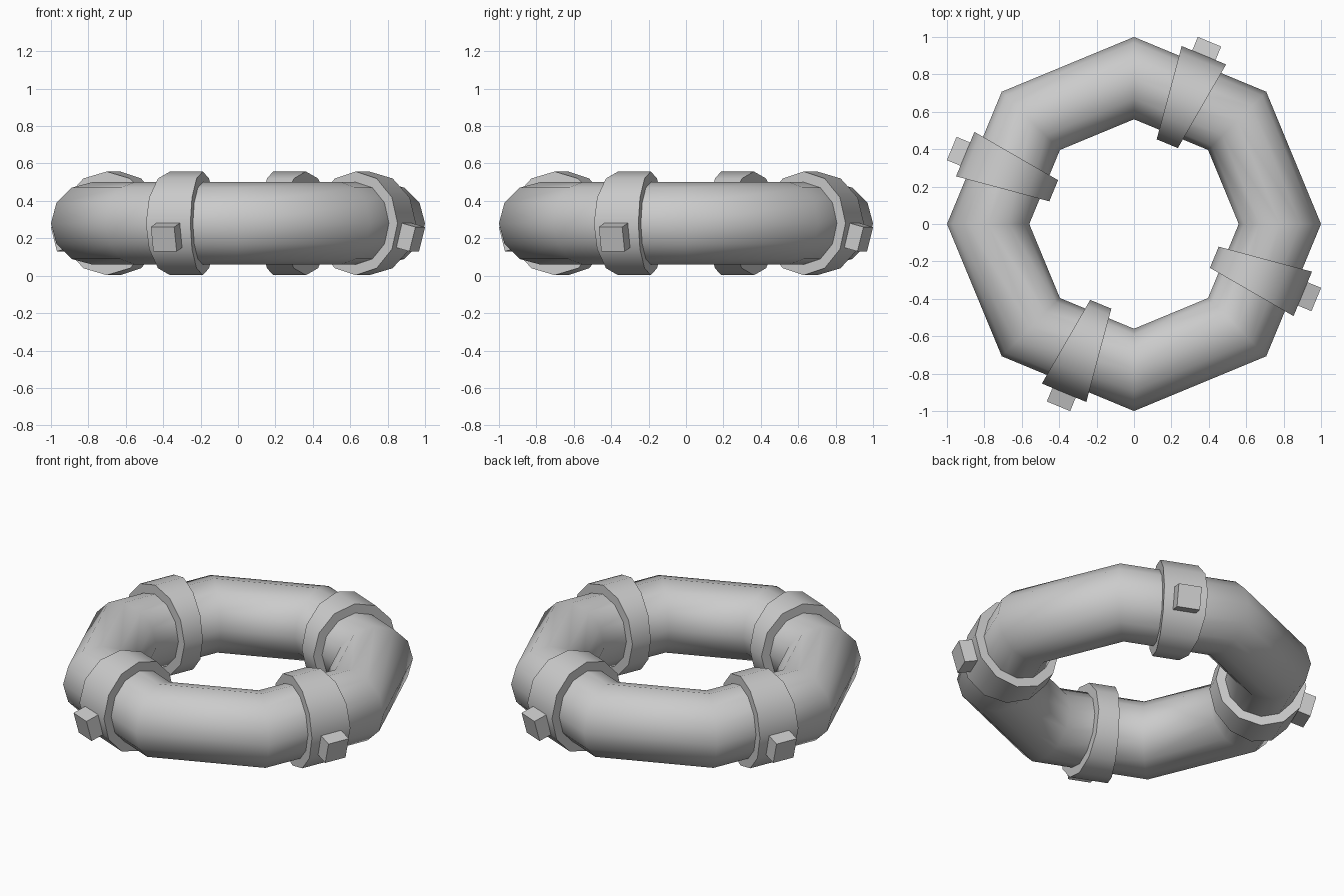
import bpy, bmesh
from math import sin, cos, tan, radians, pi
from mathutils import Matrix, Vector

if "Cube" in bpy.data.objects:
    bpy.data.objects.remove(bpy.data.objects["Cube"])

MAJOR, TUBE, COLLAR, MID_Z = 0.78, 0.22, 0.277, 0.28
SIDES = 12
FLAT = cos(pi / 8)          # mid-edge radius factor of the octagon


def finish(bm, name, angle):
    bmesh.ops.recalc_face_normals(bm, faces=bm.faces)
    mesh = bpy.data.meshes.new(name)
    bm.to_mesh(mesh)
    bm.free()
    ob = bpy.data.objects.new(name, mesh)
    bpy.context.collection.objects.link(ob)
    bpy.ops.object.select_all(action='DESELECT')
    ob.select_set(True)
    bpy.context.view_layer.objects.active = ob
    if angle:
        bpy.ops.object.shade_smooth_by_angle(angle=radians(angle))
    return ob


def skin(bm, rings):
    # closed loop of rings joined by quads
    n = len(rings[0])
    for k, a in enumerate(rings):
        b = rings[(k + 1) % len(rings)]
        for i in range(n):
            j = (i + 1) % n
            bm.faces.new((a[i], a[j], b[j], b[i]))


# Eight-sided ring tube
bm = bmesh.new()
rings = []
for k in range(8):
    a = k * pi / 4
    ring = []
    for i in range(SIDES):
        t = 2 * pi * i / SIDES
        r = MAJOR + TUBE * cos(t)
        ring.append(bm.verts.new((r * cos(a), r * sin(a), MID_Z + TUBE * sin(t))))
    rings.append(ring)
skin(bm, rings)
finish(bm, "ring_tube", 60)


def collar_ring(bm, radius, side, turn):
    # wedge-shaped end ring cut along a radial plane
    out = []
    for i in range(SIDES):
        t = 2 * pi * i / SIDES
        d = FLAT * (MAJOR + radius * cos(t))
        p = Vector((d, side * d * tan(radians(7.5)), MID_Z + radius * sin(t)))
        out.append(bm.verts.new(turn @ p))
    return out


for k in range(4):
    turn = Matrix.Rotation(radians(67.5 + 90 * k), 4, 'Z')

    # Collar band around the tube
    bm = bmesh.new()
    skin(bm, [collar_ring(bm, r, s, turn) for r, s in
              ((COLLAR, -1), (COLLAR, 1), (TUBE - 0.005, 1), (TUBE - 0.005, -1))])
    finish(bm, f"collar_{k + 1}", 40)

    # Square bolt head tilted down on the outside of the collar
    bm = bmesh.new()
    size, reach = 0.135, 0.328
    place = (turn @ Matrix.Translation((MAJOR * FLAT, 0, MID_Z))
             @ Matrix.Rotation(radians(15), 4, 'Y')
             @ Matrix.Translation((reach - size / 2, 0, 0)))
    bmesh.ops.create_cube(bm, size=size, matrix=place)
    finish(bm, f"bolt_{k + 1}", 0)
